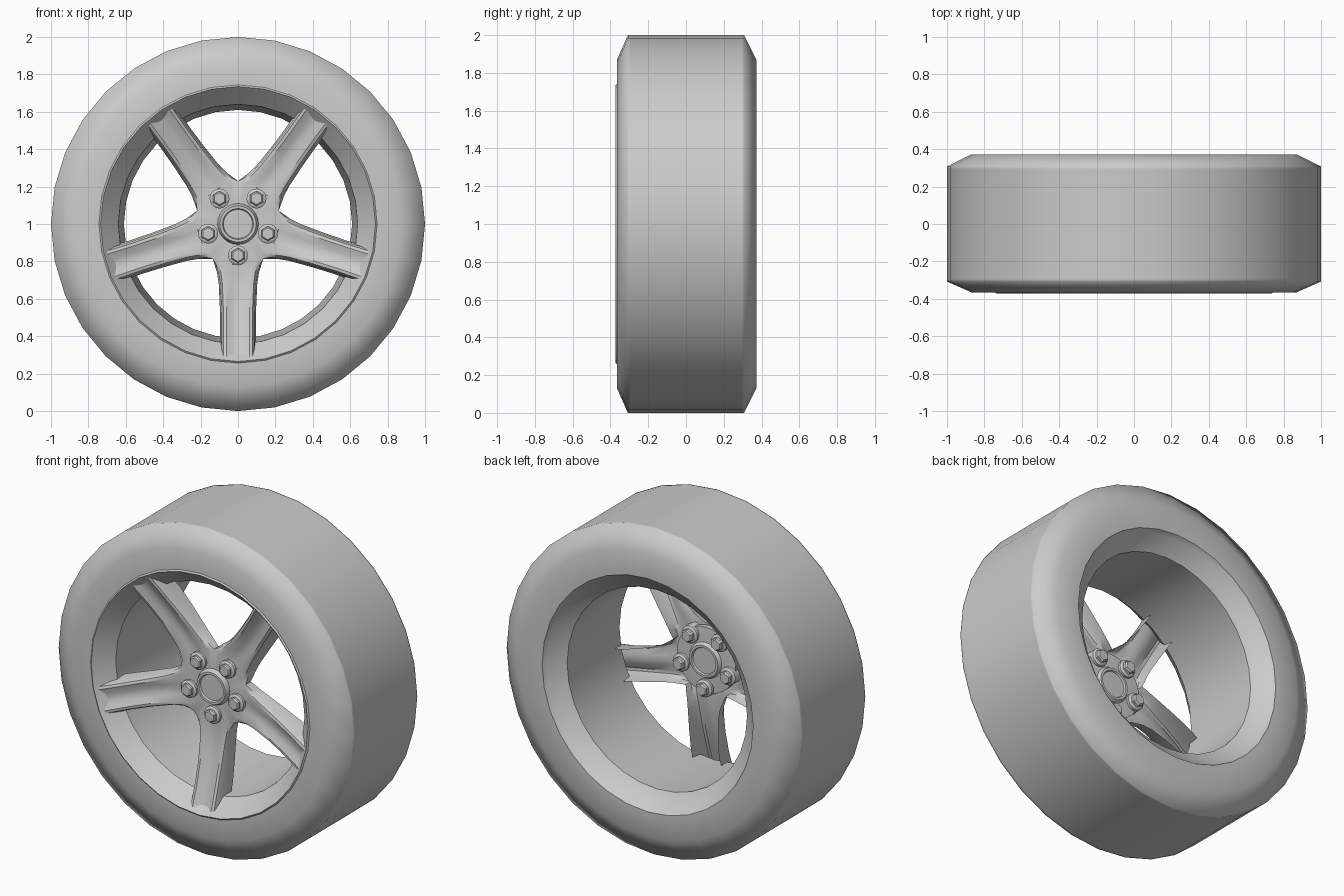
import bpy, bmesh, math
from mathutils import Matrix, Vector

cube = bpy.data.objects.get("Cube")
if cube:
    bpy.data.objects.remove(cube)

grey = bpy.data.materials.new("plain_grey")
grey.use_nodes = True
GREY = (0.6, 0.6, 0.6, 1)
grey.diffuse_color = GREY
grey.node_tree.nodes["Principled BSDF"].inputs["Base Color"].default_value = GREY

CENTRE = Vector((0, 0, 1))
SPOKES = 5
STEP = math.tau / SPOKES


def finish(name, bm, angle=40):
    bmesh.ops.remove_doubles(bm, verts=bm.verts, dist=0.0005)
    bmesh.ops.recalc_face_normals(bm, faces=bm.faces)
    bmesh.ops.translate(bm, verts=bm.verts, vec=CENTRE)
    mesh = bpy.data.meshes.new(name)
    bm.to_mesh(mesh)
    bm.free()
    mesh.materials.append(grey)
    obj = bpy.data.objects.new(name, mesh)
    bpy.context.collection.objects.link(obj)
    bpy.ops.object.select_all(action="DESELECT")
    obj.select_set(True)
    bpy.context.view_layer.objects.active = obj
    bpy.ops.object.shade_smooth_by_angle(angle=math.radians(angle))
    return obj


def lathe(bm, profile, sides, offset=(0, 0, 0), close=False):
    """Spin (radius, y) points about the axle direction."""
    rings = []
    for r, y in profile:
        ring = []
        for i in range(sides):
            a = math.tau * i / sides
            p = Vector((r * math.sin(a), y, r * math.cos(a)))
            ring.append(bm.verts.new(p + Vector(offset)))
        rings.append(ring)
    if close:
        rings.append(rings[0])
    for a, b in zip(rings, rings[1:]):
        for i in range(sides):
            j = (i + 1) % sides
            bm.faces.new((a[i], a[j], b[j], b[i]))
    return rings


def capped(bm, profile, sides, offset=(0, 0, 0)):
    rings = lathe(bm, profile, sides, offset)
    bm.faces.new(rings[0])
    bm.faces.new(rings[-1])


# Tyre
bm = bmesh.new()
lathe(bm, [(0.735, -0.365), (0.87, -0.365), (1.0, -0.308), (1.0, -0.295),
           (1.0, 0.295), (1.0, 0.308), (0.87, 0.372), (0.735, 0.372)], 32)
finish("tyre", bm, 80)

# Rim: front lip, bevel, tapered barrel and back lip
bm = bmesh.new()
lathe(bm, [(0.75, -0.36), (0.735, -0.372), (0.64, -0.27), (0.61, 0.28),
           (0.70, 0.345), (0.715, 0.372), (0.745, 0.372)], 32)
finish("rim", bm, 30)

# Spoke stations: distance out, half width, front y, back y
STATIONS = [(0.186, 0.135, -0.235, -0.19), (0.215, 0.118, -0.237, -0.18),
            (0.26, 0.104, -0.242, -0.17), (0.32, 0.095, -0.25, -0.165),
            (0.45, 0.089, -0.275, -0.17), (0.58, 0.087, -0.31, -0.185),
            (0.72, 0.09, -0.355, -0.21)]
# Cross-section: share of half width, depth behind the ridge
SECTION = [(-1, 0.03), (-0.88, 0.004), (-0.7, 0), (-0.3, 0.016), (0, 0.02),
           (0.3, 0.016), (0.7, 0), (0.88, 0.004), (1, 0.03)]
HUB_R = 0.1


def spoke_rows():
    rows = []
    arc = []
    for s, _ in SECTION:
        a = s * STEP / 2
        arc.append(Vector((HUB_R * math.sin(a), -0.235, HUB_R * math.cos(a))))
    rows.append(arc)
    for k, (u, w, front, back) in enumerate(STATIONS):
        relief = min(1, k / 3)
        out = u + (0.03 if k == 0 else 0)
        row = []
        for s, d in SECTION:
            edge = abs(s) == 1
            bulge = 0 if k else 0.03 * (1 - s * s)
            row.append(Vector((s * w, front + d * relief, u + bulge)))
        rows.append(row)
    return rows


# Spokes and hub face as one open-backed shell
bm = bmesh.new()
rows = spoke_rows()
for n in range(SPOKES):
    turn = Matrix.Rotation(math.pi + n * STEP, 4, "Y")
    grid = [[bm.verts.new(turn @ p) for p in row] for row in rows]
    for a, b in zip(grid, grid[1:]):
        for i in range(len(SECTION) - 1):
            bm.faces.new((a[i], a[i + 1], b[i + 1], b[i]))
    # side walls reaching back from the spoke edges
    for side in (0, -1):
        walls = []
        for (u, w, front, back), row in zip(STATIONS, grid[1:]):
            x = math.copysign(w + 0.008 * (u > 0.2), 1 if side else -1)
            p = turn @ Vector((x, back, min(u, 0.645)))
            walls.append((row[side], bm.verts.new(p)))
        for (a, b), (c, d) in zip(walls, walls[1:]):
            bm.faces.new((a, b, d, c))
finish("spokes", bm, 35)

# Hub body behind the spokes
bm = bmesh.new()
capped(bm, [(0.1, -0.23), (0.2, -0.225), (0.2, -0.195), (0.13, -0.19)], 30)
finish("hub_body", bm, 30)

# Centre cap with raised ring, on both faces of the hub
bm = bmesh.new()
capped(bm, [(0.078, -0.25), (0.083, -0.262), (0.097, -0.262), (0.112, -0.23),
            (0.112, -0.195), (0.097, -0.17), (0.083, -0.17), (0.078, -0.18)], 24)
finish("centre_cap", bm, 30)

# Wheel bolts: round collar with a hexagonal head on each side
for n in range(SPOKES):
    a = math.pi + n * STEP
    spot = (0.168 * math.sin(a), 0, 0.168 * math.cos(a))
    bm = bmesh.new()
    capped(bm, [(0.042, -0.257), (0.053, -0.25), (0.053, -0.175), (0.042, -0.168)],
           20, spot)
    finish("bolt_collar_%d" % (n + 1), bm, 30)
    bm = bmesh.new()
    capped(bm, [(0.032, -0.278), (0.04, -0.27), (0.04, -0.15), (0.032, -0.142)],
           6, spot)
    finish("bolt_head_%d" % (n + 1), bm, 20)
